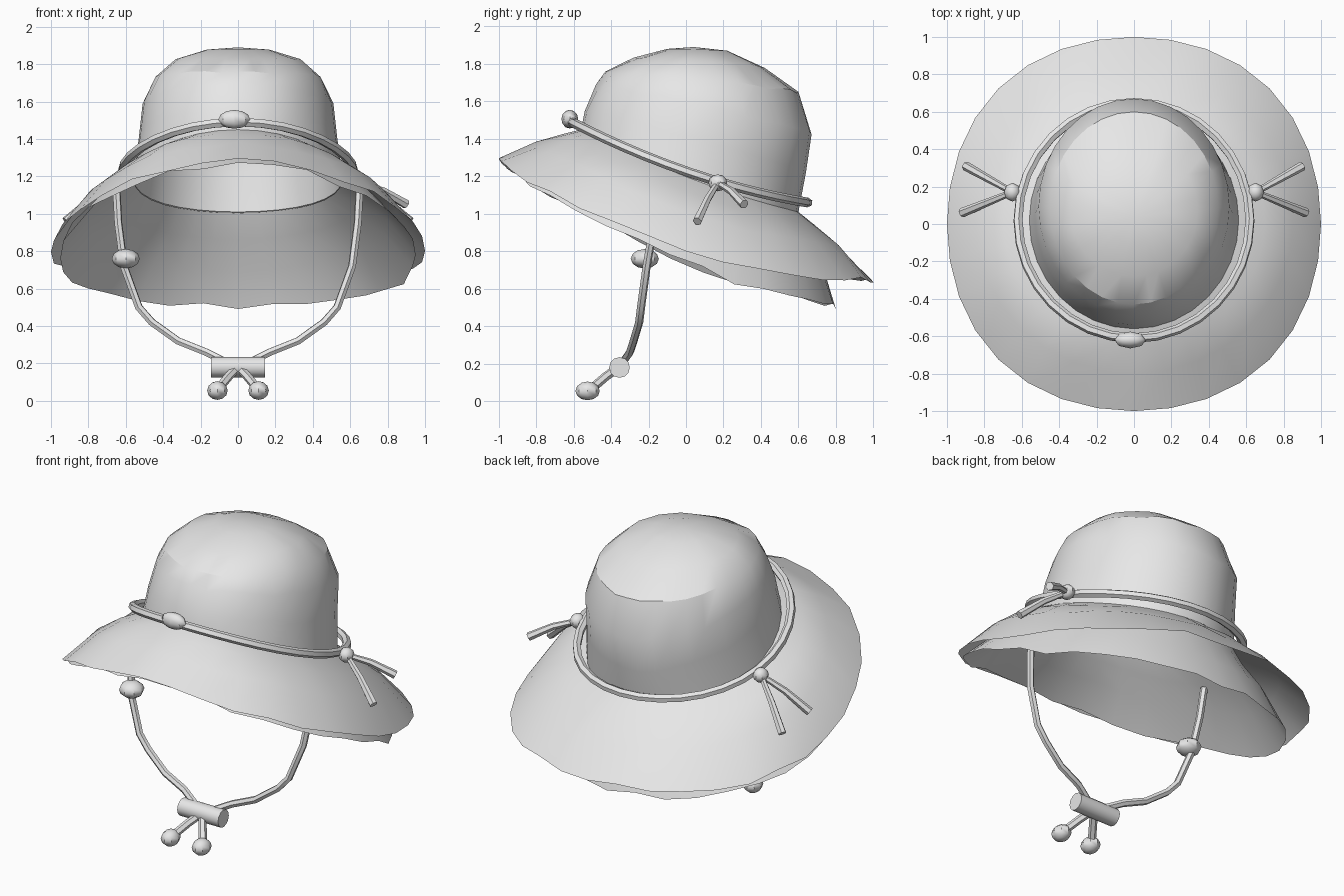
import bpy, bmesh, math, random
from mathutils import Vector

random.seed(4)
if "Cube" in bpy.data.objects:
    bpy.data.objects.remove(bpy.data.objects["Cube"], do_unlink=True)

grey = bpy.data.materials.new("plain grey")
grey.use_nodes = True
grey.diffuse_color = (0.8, 0.8, 0.8, 1)
grey.node_tree.nodes["Principled BSDF"].inputs["Base Color"].default_value = (0.8, 0.8, 0.8, 1)
SEGMENTS = 32


def finish(obj, angle):
    """Give the object its material and soft shading."""
    obj.data.materials.clear()
    obj.data.materials.append(grey)
    bpy.ops.object.select_all(action="DESELECT")
    obj.select_set(True)
    bpy.context.view_layer.objects.active = obj
    bpy.ops.object.shade_smooth_by_angle(angle=math.radians(angle))
    return obj


def ring(half_width, front, back, z_front, z_side, z_back, jitter=0.0, square=0.0):
    """Tilted, sagging oval loop around the head, starting at the front."""
    points = []
    for i in range(SEGMENTS):
        a = math.tau * i / SEGMENTS
        c, s = math.cos(a), math.sin(a)
        r = 1 + square * math.sin(2 * a) ** 2
        y = (front + back) / 2 - (back - front) / 2 * c * r
        z = z_side + (z_front - z_back) / 2 * c + ((z_front + z_back) / 2 - z_side) * c * c
        points.append(Vector((half_width * s * r, y, z + random.uniform(-jitter, jitter))))
    return points


def skin(name, loops, tip=None, inward=False):
    """Bridge loops into a cloth surface, closed by an optional tip."""
    bm = bmesh.new()
    rows = [[bm.verts.new(p) for p in loop] for loop in loops]
    for low, high in zip(rows, rows[1:]):
        for i in range(SEGMENTS):
            j = (i + 1) % SEGMENTS
            bm.faces.new((low[i], low[j], high[j], high[i]))
    if tip:
        top = bm.verts.new(tip)
        for i in range(SEGMENTS):
            bm.faces.new((rows[-1][i], rows[-1][(i + 1) % SEGMENTS], top))
    if inward:
        bmesh.ops.reverse_faces(bm, faces=bm.faces)
    mesh = bpy.data.meshes.new(name)
    bm.to_mesh(mesh)
    bm.free()
    obj = bpy.data.objects.new(name, mesh)
    bpy.context.collection.objects.link(obj)
    return finish(obj, 28)


def cord(name, points, radius, closed=False, taper=1.0):
    """Six sided cord through the points, widening towards the end by taper."""
    curve = bpy.data.curves.new(name, "CURVE")
    curve.dimensions = "3D"
    curve.bevel_depth = radius
    curve.bevel_resolution = 1
    curve.use_fill_caps = True
    spline = curve.splines.new("POLY")
    spline.points.add(len(points) - 1)
    for i, (sp, p) in enumerate(zip(spline.points, points)):
        sp.co = (*p, 1)
        sp.radius = 1 + (taper - 1) * i / (len(points) - 1)
    spline.use_cyclic_u = closed
    obj = bpy.data.objects.new(name, curve)
    bpy.context.collection.objects.link(obj)
    bpy.ops.object.select_all(action="DESELECT")
    obj.select_set(True)
    bpy.context.view_layer.objects.active = obj
    bpy.ops.object.convert(target="MESH")
    return finish(bpy.context.object, 40)


def bead(name, place, size):
    """Small faceted knot."""
    bpy.ops.mesh.primitive_uv_sphere_add(segments=8, ring_count=6, radius=1, location=place)
    obj = bpy.context.object
    obj.name = name
    obj.scale = size
    return finish(obj, 40)


# Brim and crown in one cloth skin
crown_base = ring(0.56, -0.56, 0.60, 1.45, 1.19, 1.01)
skin("crown_and_brim", [
    ring(1.0, -1.0, 1.0, 1.28, 0.80, 0.65, 0.018, 0.025),
    ring(0.85, -0.80, 0.83, 1.375, 1.01, 0.82, 0.012),
    ring(0.70, -0.66, 0.69, 1.43, 1.12, 0.94, 0.006),
    crown_base,
    ring(0.53, -0.54, 0.64, 1.56, 1.40, 1.22, 0.012),
    ring(0.51, -0.48, 0.67, 1.68, 1.58, 1.43, 0.012),
    ring(0.45, -0.43, 0.60, 1.76, 1.72, 1.65, 0.008),
    ring(0.34, -0.28, 0.42, 1.83, 1.82, 1.78, 0.004),
    ring(0.17, -0.10, 0.22, 1.88, 1.877, 1.87),
], tip=(0, 0.04, 1.89))

# Ruffled lining hanging below the brim
skin("brim_lining", [
    ring(0.95, -0.97, 0.80, 1.26, 0.77, 0.50, 0.022, 0.02),
    ring(0.80, -0.78, 0.74, 1.34, 0.96, 0.70, 0.015),
    ring(0.66, -0.64, 0.65, 1.39, 1.09, 0.86, 0.008),
    [p * 0.995 for p in crown_base],
], inward=True)

# Decorative band with its front bead
cord("hat_band", ring(0.62, -0.61, 0.65, 1.49, 1.22, 1.06), 0.026, closed=True)
bead("band_front_bead", (-0.02, -0.62, 1.505), (0.085, 0.045, 0.05))

# Side knots, each with two loose ends
for side, sign in (("left", 1), ("right", -1)):
    knot = Vector((sign * 0.65, 0.17, 1.165))
    bead(side + "_knot", knot, (0.045, 0.05, 0.045))
    for label, end in (("front", (0.92, 0.06, 0.96)), ("back", (0.90, 0.31, 0.91 if sign < 0 else 1.05))):
        tip = Vector((sign * end[0], end[1], end[2]))
        middle = knot.lerp(tip, 0.5) + Vector((0, 0, 0.015))
        cord(f"{side}_{label}_tassel", [knot, middle, tip], 0.016, taper=1.6)

# Chin strap: two cords meeting in the toggle
path = [(0.65, -0.14, 1.14), (0.64, -0.17, 0.95), (0.61, -0.21, 0.72), (0.53, -0.24, 0.50),
        (0.46, -0.25, 0.42), (0.32, -0.28, 0.32), (0.17, -0.30, 0.26), (0.03, -0.35, 0.19)]
for side, sign in (("left", 1), ("right", -1)):
    cord(side + "_chin_cord", [(sign * x, y, z) for x, y, z in path], 0.022)
    cord(side + "_cord_end", [(0, -0.36, 0.18), (sign * 0.05, -0.43, 0.13), (sign * 0.10, -0.50, 0.07)], 0.024)
    bead(side + "_end_knot", (sign * 0.11, -0.525, 0.055), (0.055, 0.065, 0.05))
bead("right_strap_bead", (-0.60, -0.22, 0.76), (0.075, 0.075, 0.052))

# Toggle
bpy.ops.mesh.primitive_cylinder_add(vertices=12, radius=0.055, depth=0.29,
                                    location=(0, -0.355, 0.18), rotation=(0, math.pi / 2, 0))
bpy.context.object.name = "toggle"
finish(bpy.context.object, 40)
